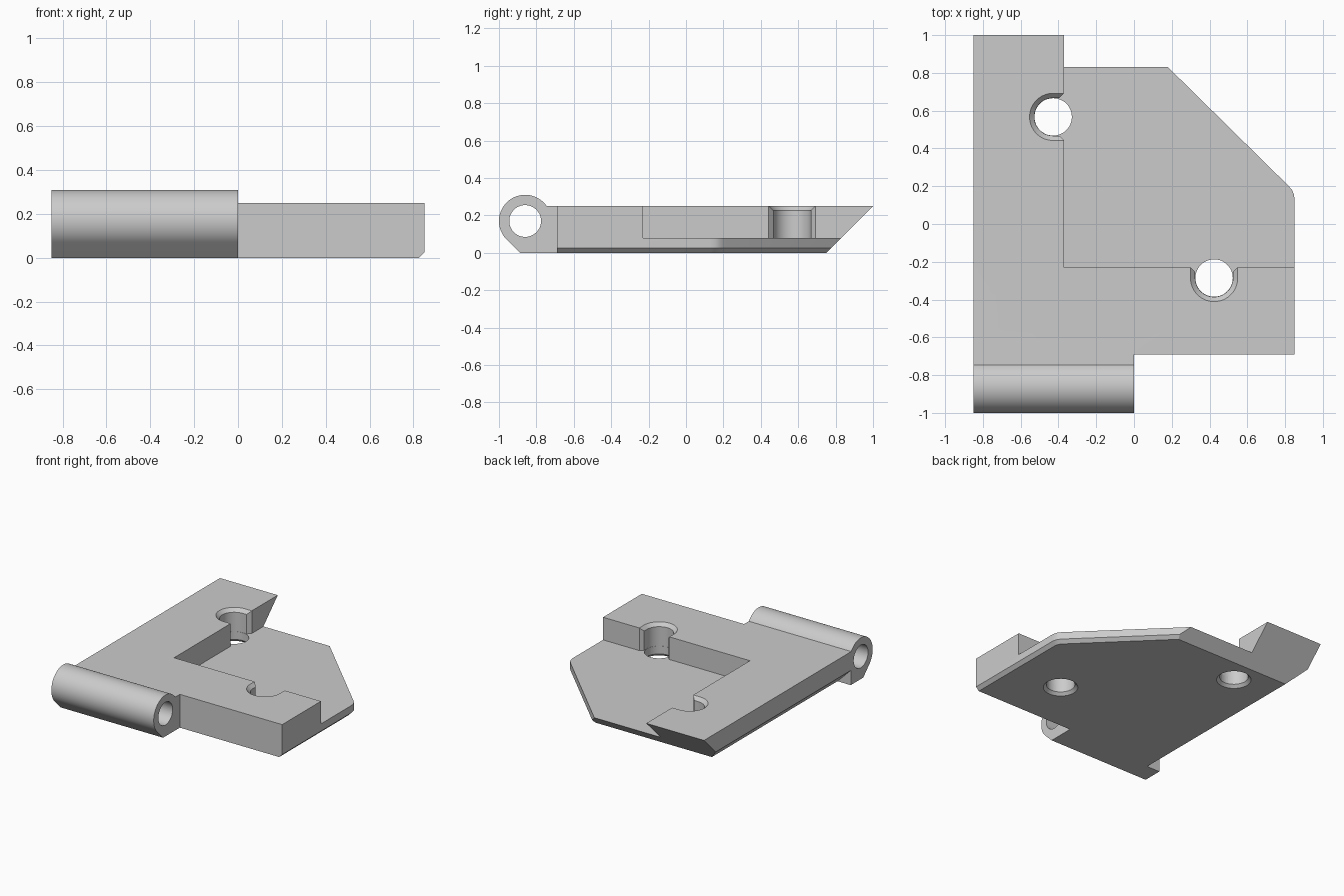
import bpy, bmesh
from math import sin, cos, radians, pi
from mathutils import Matrix, Vector

if "Cube" in bpy.data.objects:
    bpy.data.objects.remove(bpy.data.objects["Cube"])

grey = bpy.data.materials.new("light grey")
grey.use_nodes = True
grey.diffuse_color = (0.6, 0.6, 0.6, 1)
grey.node_tree.nodes["Principled BSDF"].inputs["Base Color"].default_value = (0.6, 0.6, 0.6, 1)

PLAN = Matrix.Identity(4)
SIDE = Matrix(((0, 0, 1), (1, 0, 0), (0, 1, 0))).to_4x4()   # profile in y, z along x
FRONT = Matrix(((1, 0, 0), (0, 0, 1), (0, 1, 0))).to_4x4()  # profile in x, z along y


def arc(radius, start, end, steps=32, centre=(0, 0)):
    angles = [radians(start + (end - start) * i / steps) for i in range(steps + 1)]
    return [(centre[0] + radius * cos(a), centre[1] + radius * sin(a)) for a in angles]


def loft(name, lower, low, high, matrix=PLAN, upper=None, bevel=None):
    """Solid between two matching outlines, with optional edge chamfer rule."""
    bm = bmesh.new()
    rings = [[bm.verts.new(matrix @ Vector((x, y, z))) for x, y in pts]
             for pts, z in ((lower, low), (upper or lower, high))]
    bm.faces.new(rings[0])
    bm.faces.new(rings[1])
    n = len(lower)
    for i in range(n):
        j = (i + 1) % n
        bm.faces.new((rings[0][i], rings[0][j], rings[1][j], rings[1][i]))
    bmesh.ops.recalc_face_normals(bm, faces=bm.faces)
    if bevel:
        edges = [e for e in bm.edges if bevel(*(v.co for v in e.verts))]
        bmesh.ops.bevel(bm, geom=edges, offset=0.025, offset_type='OFFSET',
                        segments=1, affect='EDGES')
    mesh = bpy.data.meshes.new(name)
    bm.to_mesh(mesh)
    bm.free()
    obj = bpy.data.objects.new(name, mesh)
    bpy.context.collection.objects.link(obj)
    mesh.materials.append(grey)
    return obj


def combine(target, tool, operation='DIFFERENCE'):
    mod = target.modifiers.new(tool.name, 'BOOLEAN')
    mod.operation, mod.solver, mod.object = operation, 'EXACT', tool
    bpy.context.view_layer.update()
    graph = bpy.context.evaluated_depsgraph_get()
    result = bpy.data.meshes.new_from_object(target.evaluated_get(graph))
    target.modifiers.clear()
    target.data = result
    bpy.data.objects.remove(tool)


# Main plate outline, chamfered along the lower outer edges
outline = [(-0.85, -0.7), (-0.1, -0.7), (-0.1, -0.69), (0.85, -0.69), (0.85, 0.13),
           (0.847, 0.155), (0.838, 0.178), (0.82, 0.2), (0.17, 0.84),
           (-0.37, 0.84), (-0.37, 1), (-0.85, 1)]
body = loft("hinged_plate", outline, 0, 0.25,
            bevel=lambda a, b: max(a.z, b.z) < 0.01 and min(a.x, b.x) > 0.1)

# Hinge barrel with its foot
profile = arc(0.14, 35, 225, 48, (-0.86, 0.17)) + [(-0.888, 0), (-0.69, 0), (-0.69, 0.25)]
combine(body, loft("hinge_barrel", profile, -0.85, 0, SIDE), 'UNION')
pin = arc(0.085, 0, 352.5, 47, (-0.86, 0.17))
combine(body, loft("pin_hole", pin, -1, 0.2, SIDE))

# Recess that leaves the L-shaped wall, then the sloped undercuts
recess = [(-0.37, -0.23), (1, -0.23), (1, 1.2), (-0.37, 1.2)]
combine(body, loft("recess", recess, 0.08, 0.5))
combine(body, loft("back_slope", [(0.65, -0.1), (1.2, -0.1), (1.2, 0.45)], -1, 1, SIDE))
combine(body, loft("side_undercut", [(-0.64, -0.1), (-1, 0.26), (-1, -0.1)], -0.74, 1.5, FRONT))


def slot(radius):
    return arc(radius, 90, 270) + [(0.2, -radius), (0.2, radius)]


# Screw holes, open towards the recess, with chamfered rims
for x, y, turn in ((-0.428, 0.567, 0), (0.424, -0.286, pi / 2)):
    place = Matrix.Translation((x, y, 0)) @ Matrix.Rotation(turn, 4, 'Z')
    notch = arc(0.1, 90, 270) + [(0.033, -0.1), (0.058, -0.125), (0.2, -0.125),
                                 (0.2, 0.125), (0.058, 0.125), (0.033, 0.1)]
    combine(body, loft("notch", notch, 0.08, 0.4, place))
    combine(body, loft("notch_rim", slot(0.1), 0.225, 0.265, place, slot(0.14)))
    combine(body, loft("screw_hole", arc(0.099, 0, 352.5, 47), -0.1, 0.2, place))
    combine(body, loft("lower_rim", arc(0.13, 0, 352.5, 47), -0.01, 0.022, place,
                       arc(0.098, 0, 352.5, 47)))

# Smooth curved walls, crisp edges
bpy.ops.object.select_all(action='DESELECT')
body.select_set(True)
bpy.context.view_layer.objects.active = body
bpy.ops.object.shade_smooth_by_angle(angle=radians(20))
